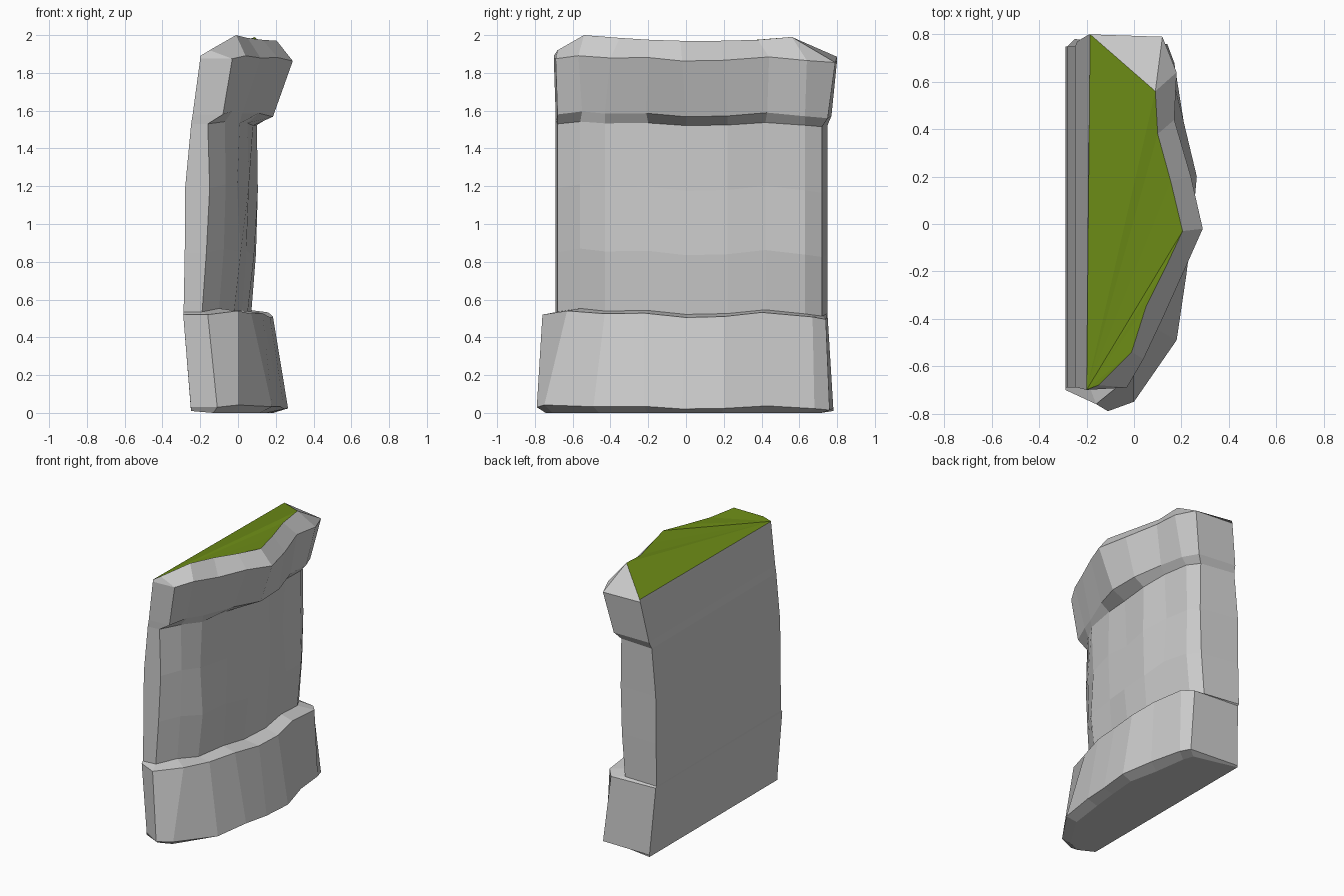
import bpy, bmesh

if "Cube" in bpy.data.objects:
    bpy.data.objects.remove(bpy.data.objects["Cube"])

# Plan outlines (x, y), from the near back corner round the front to the far back corner
BASE = [(-.25, -.70), (-.11, -.79), (0, -.75), (.18, -.49), (.22, -.22), (.245, -.02),
        (.265, .20), (.21, .43), (.17, .68), (.14, .76), (-.25, .78)]
PLINTH = [(-.29, -.70), (-.16, -.76), (0, -.63), (.07, -.43), (.13, -.22), (.17, 0),
          (.185, .20), (.16, .40), (.15, .67), (.09, .74), (-.28, .75)]
WAIST = [(-.28, -.69), (-.16, -.68), (-.07, -.56), (.01, -.43), (.05, -.20), (.08, 0),
         (.10, .22), (.085, .42), (.07, .63), (.02, .72), (-.27, .75)]
LIP = [(-.24, -.69), (-.08, -.68), (-.03, -.55), (.02, -.43), (.11, -.21), (.185, 0),
       (.18, .22), (.125, .43), (.11, .63), (.06, .75), (-.24, .77)]
RIM = [(-.20, -.70), (-.03, -.69), (.04, -.57), (.12, -.40), (.21, -.20), (.29, -.02),
       (.24, .20), (.17, .44), (.18, .64), (.12, .79), (-.19, .80)]
TOP = [(-.20, -.70), (-.15, -.68), (-.01, -.54), (.05, -.35), (.13, -.19), (.205, -.03),
       (.155, .18), (.10, .38), (.09, .56), (-.185, .80)]
# Top edge rises from the back corners to the front brow
TOP_Z = [1.89, 1.92, 2.0, 1.985, 1.975, 1.97, 1.97, 1.975, 1.99, 1.885]
WOBBLE = [0, 0, .02, .005, .008, -.015, -.01, .012, -.012, -.025, -.01]
BUMP = [0, .015, .01, -.01, .012, -.01, .01, -.012, 0, .01, 0]


def ring(plan, z, wobble=1.0, dx=0.0, bump=0.0, back=None):
    """Outline at height z; back moves the two corners of the rear face."""
    pts = []
    for i, (x, y) in enumerate(plan):
        if i in (0, len(plan) - 1):
            x = x if back is None else back
        else:
            x += dx + bump * BUMP[i]
        pts.append((x, y, z + wobble * WOBBLE[i]))
    return pts


def underside(plan):
    last = len(plan) - 1
    return [(x, y, .01) if i in (0, last) else (x - .15 * (x + .25), y * .94, 0)
            for i, (x, y) in enumerate(plan)]


def finish(bm, name):
    mesh = bpy.data.meshes.new(name)
    bm.to_mesh(mesh)
    bm.free()
    bpy.context.collection.objects.link(bpy.data.objects.new(name, mesh))
    return mesh


top_ring = [(x, y, z) for (x, y), z in zip(TOP, TOP_Z)]

# Rock wall: plinth, recessed face and overhanging brow
rings = [
    underside(BASE),
    ring(BASE, .03, .6),
    ring(PLINTH, .52),
    ring(WAIST, .535, .9, dx=-.03, back=-.288),
    ring(WAIST, .85, 1, bump=-.5, back=-.282),
    ring(WAIST, 1.19, 1, dx=-.005, bump=1, back=-.28),
    ring(WAIST, 1.53, .6, back=-.248),
    ring(LIP, 1.58, .8),
    ring(RIM, 1.875, .8),
    top_ring[:9] + top_ring[8:],    # the far brow tapers to one point
]
bm = bmesh.new()
rows = [[bm.verts.new(p) for p in r] for r in rings]
n = len(rows[0])
for low, high in zip(rows, rows[1:]):
    for i in range(n):
        j = (i + 1) % n
        bm.faces.new((low[i], low[j], high[j], high[i]))
bm.faces.new(rows[0][::-1])
bmesh.ops.remove_doubles(bm, verts=bm.verts[:], dist=.0005)
bmesh.ops.recalc_face_normals(bm, faces=bm.faces[:])
finish(bm, "rock_wall")

# Grass on top: fan from the near back corner
green = bpy.data.materials.new("grass_green")
green.diffuse_color = (.15, .26, .008, 1)
green.use_nodes = True
green.node_tree.nodes["Principled BSDF"].inputs["Base Color"].default_value = green.diffuse_color
bm = bmesh.new()
v = [bm.verts.new(p) for p in top_ring]
for a, b in zip(v[1:], v[2:]):
    bm.faces.new((v[0], a, b))
finish(bm, "grass_top").materials.append(green)
